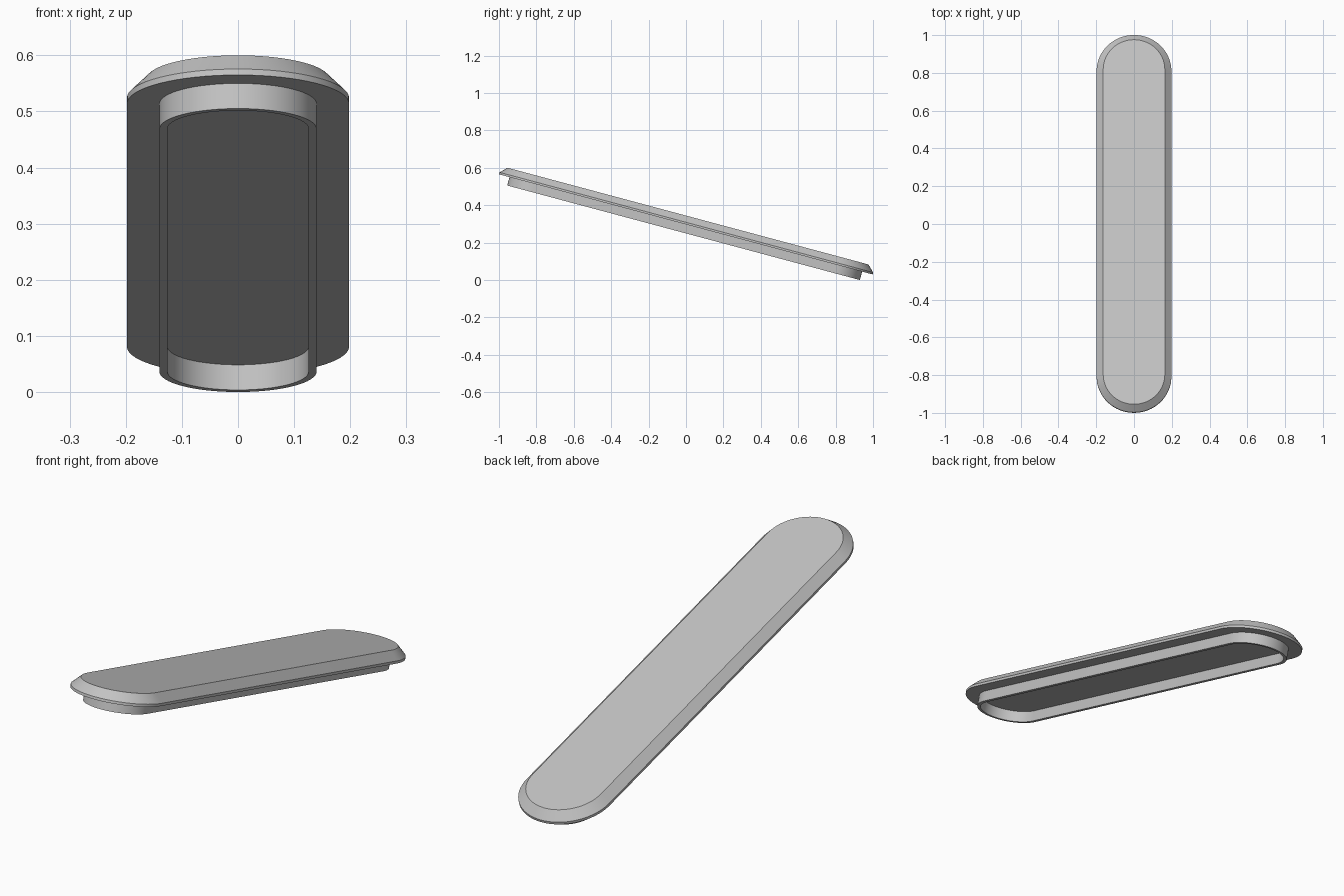
import bpy, bmesh, math
from mathutils import Matrix

if "Cube" in bpy.data.objects:
    bpy.data.objects.remove(bpy.data.objects["Cube"])

TILT = math.radians(-15)
HALF_STRAIGHT = 0.836   # distance from centre to each round end's centre
SEGMENTS = 32           # per round end

grey = bpy.data.materials.new("light grey")
grey.use_nodes = True
colour = (0.55, 0.55, 0.55, 1)
grey.diffuse_color = colour
grey.node_tree.nodes["Principled BSDF"].inputs["Base Color"].default_value = colour


def stadium(bm, radius, z):
    """Ring of vertices with two straight sides and two round ends."""
    ring = []
    for end in (1, -1):
        for i in range(SEGMENTS + 1):
            a = math.pi * i / SEGMENTS
            ring.append(bm.verts.new((end * radius * math.cos(a),
                                      end * (HALF_STRAIGHT + radius * math.sin(a)), z)))
    return ring


def loft(name, profile, caps):
    """Join stadium rings given as (radius, height) pairs."""
    bm = bmesh.new()
    rings = [stadium(bm, r, z) for r, z in profile]
    pairs = list(zip(rings, rings[1:]))
    if caps:
        bm.faces.new(rings[0])
        bm.faces.new(rings[-1])
    for a, b in pairs:
        for i in range(len(a)):
            j = (i + 1) % len(a)
            bm.faces.new((a[i], a[j], b[j], b[i]))
    if not caps:
        bmesh.ops.remove_doubles(bm, verts=bm.verts, dist=1e-6)
    bmesh.ops.recalc_face_normals(bm, faces=bm.faces)
    mesh = bpy.data.meshes.new(name)
    bm.to_mesh(mesh)
    bm.free()
    mesh.materials.append(grey)
    obj = bpy.data.objects.new(name, mesh)
    bpy.context.collection.objects.link(obj)
    obj.matrix_world = Matrix.Translation((0, -0.001, 0.2975)) @ Matrix.Rotation(TILT, 4, "X")
    bpy.ops.object.select_all(action="DESELECT")
    obj.select_set(True)
    bpy.context.view_layer.objects.active = obj
    bpy.ops.object.shade_smooth_by_angle(angle=math.radians(25))
    return obj


# Lid plate: flat underside, thin lip, bevelled top
loft("lid_plate", [(0.198, 0), (0.198, 0.011), (0.163, 0.0456)], True)

# Hollow locating rim under the plate, a closed thin-walled loop
loft("under_rim", [(0.14, 0), (0.14, -0.0464), (0.126, -0.0464),
                   (0.126, 0), (0.14, 0)], False)
